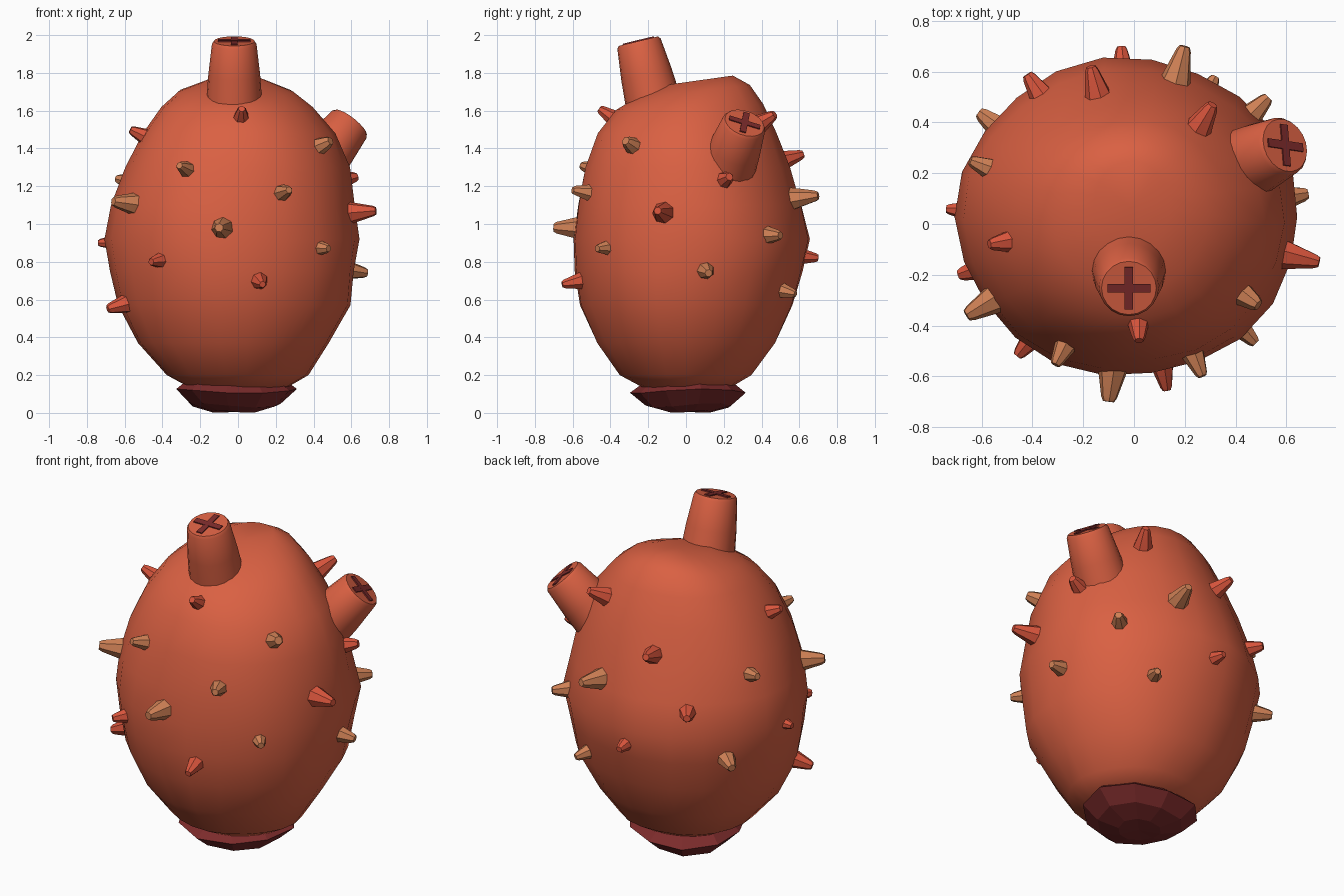
import bpy, bmesh, math
from mathutils import Vector, Matrix

if "Cube" in bpy.data.objects:
    bpy.data.objects.remove(bpy.data.objects["Cube"])


def material(name, rgb):
    m = bpy.data.materials.new(name)
    m.diffuse_color = (*rgb, 1)
    m.use_nodes = True
    m.node_tree.nodes["Principled BSDF"].inputs["Base Color"].default_value = m.diffuse_color
    return m


BODY = material("coral_skin", (0.70, 0.118, 0.055))
RED = material("red_spike", (0.69, 0.090, 0.045))
TAN = material("tan_spike", (0.62, 0.215, 0.090))
DARK = material("dark_base_red", (0.20, 0.024, 0.024))


def make(name, bm, mat, smooth=None):
    bmesh.ops.recalc_face_normals(bm, faces=bm.faces)
    me = bpy.data.meshes.new(name)
    bm.to_mesh(me)
    bm.free()
    me.materials.append(mat)
    ob = bpy.data.objects.new(name, me)
    bpy.context.collection.objects.link(ob)
    if smooth:
        bpy.ops.object.select_all(action='DESELECT')
        ob.select_set(True)
        bpy.context.view_layer.objects.active = ob
        bpy.ops.object.shade_smooth_by_angle(angle=math.radians(smooth))
    return ob


def loft(rings):
    """Bridge closed rings of points and cap both ends."""
    bm = bmesh.new()
    rows = [[bm.verts.new(p) for p in r] for r in rings]
    n = len(rows[0])
    for a, b in zip(rows, rows[1:]):
        for i in range(n):
            j = (i + 1) % n
            bm.faces.new((a[i], a[j], b[j], b[i]))
    for row in (rows[0], rows[-1]):
        c = bm.verts.new(sum((v.co for v in row), Vector()) / n)
        for i in range(n):
            bm.faces.new((row[i], row[(i + 1) % n], c))
    return bm


def frame(d, hint=(1, 0, 0)):
    """Axes with z along d and x close to hint."""
    d = Vector(d).normalized()
    u = Vector(hint)
    u = (u - d * u.dot(d)).normalized()
    return u, d.cross(u), d


def tube(start, d, profile, n, hint=(1, 0, 0)):
    """Lathe (distance, radius) pairs along the direction d."""
    u, v, d = frame(d, hint)
    return loft([[Vector(start) + d * h + (u * math.cos(2 * math.pi * i / n)
                  + v * math.sin(2 * math.pi * i / n)) * r for i in range(n)]
                 for h, r in profile])


# Body: lumpy egg, rows are z, x min, x max, y min, y max, backward tilt
ROWS = [
    (0.13, -0.25, 0.25, -0.22, 0.23, 0),
    (0.20, -0.38, 0.37, -0.35, 0.35, 0),
    (0.37, -0.53, 0.48, -0.47, 0.48, 0),
    (0.57, -0.63, 0.60, -0.56, 0.57, 0),
    (0.75, -0.67, 0.62, -0.59, 0.62, 0),
    (0.92, -0.70, 0.65, -0.60, 0.655, 0),
    (1.10, -0.67, 0.62, -0.58, 0.61, 0),
    (1.30, -0.60, 0.59, -0.54, 0.55, 0),
    (1.48, -0.51, 0.51, -0.47, 0.48, 0),
    (1.62, -0.41, 0.39, -0.37, 0.41, 0.04),
    (1.70, -0.32, 0.29, -0.27, 0.34, 0.12),
    (1.76, -0.16, 0.14, -0.12, 0.25, 0.14),
]
rings = []
for z, x0, x1, y0, y1, tilt in ROWS:
    ring = []
    for i in range(22):
        a = 2 * math.pi * i / 22
        k = 1 + 0.012 * math.cos(5 * a + 4 * z)
        dy = (y1 - y0) / 2 * math.sin(a) * k
        ring.append(Vector(((x0 + x1) / 2 + (x1 - x0) / 2 * math.cos(a) * k,
                            (y0 + y1) / 2 + dy, z + tilt * dy)))
    rings.append(ring)
make("body", loft(rings), BODY, 80)

# Foot: rough faceted disc under the body
rings = []
for z, r in ((0.0, 0.12), (0.04, 0.24), (0.115, 0.325), (0.18, 0.24)):
    ring = []
    for i in range(10):
        a = 2 * math.pi * (i + 0.3) / 10
        k = 1 + 0.04 * math.sin(3 * a + 1)
        lift = 0.012 * math.sin(2 * a + 9 * z) if z else 0.006 * (1 + math.sin(2 * a))
        ring.append(Vector((-0.02 + r * k * math.cos(a),
                            0.02 + 0.95 * r * k * math.sin(a), z + lift)))
    rings.append(ring)
make("foot", loft(rings), DARK)


# Siphons: tapered stubs, each with a cross-shaped slit on the end
def siphon(name, tip, d, hint):
    u, v, d = frame(d, hint)
    tip = Vector(tip)
    make(name, tube(tip - d * 0.36, d,
                    [(0, 0.150), (0.18, 0.137), (0.345, 0.118), (0.36, 0.108)], 20),
         BODY, 50)
    for tag, size in (("wide", (0.17, 0.034, 0.009)), ("tall", (0.034, 0.17, 0.008))):
        bm = bmesh.new()
        bmesh.ops.create_cube(bm, size=1)
        bmesh.ops.scale(bm, vec=size, verts=bm.verts)
        rot = Matrix((u, v, d)).transposed().to_4x4()
        bm.transform(Matrix.Translation(tip + d * 0.002) @ rot)
        make(f"{name}_slit_{tag}", bm, DARK)


siphon("top_siphon", (-0.02, -0.252, 1.968), (0, -0.235, 0.97), (1, 0, 0))
siphon("side_siphon", (0.595, 0.31, 1.535), (0.60, 0.28, 0.76), (0.14, -0.02, -0.10))

# Spikes: tip position, and size factor
RED_SPIKES = [
    (0.02, -0.46, 1.61, 0.95), (-0.57, -0.08, 1.50, 0.95), (-0.46, -0.52, 0.80, 0.95),
    (0.13, -0.655, 0.68, 0.9), (-0.69, -0.20, 0.55, 1.05), (0.73, -0.15, 1.07, 1.05),
    (-0.74, 0.06, 0.90, 0.8), (0.63, 0.23, 1.25, 1.1), (0.31, 0.47, 1.58, 1.05),
    (-0.17, 0.62, 1.37, 1.0), (-0.05, 0.70, 0.82, 0.9), (-0.42, 0.59, 1.06, 1.05),
]
TAN_SPIKES = [
    (-0.31, -0.555, 1.31, 0.95), (0.49, -0.32, 1.44, 1.2), (0.27, -0.60, 1.18, 0.95),
    (-0.66, -0.36, 1.12, 1.2), (-0.10, -0.70, 0.98, 1.2), (0.48, -0.47, 0.87, 0.95),
    (0.685, 0.12, 0.74, 1.05), (-0.645, 0.25, 1.24, 0.95), (0.20, 0.70, 1.15, 1.1),
    (0.53, 0.50, 0.94, 1.05), (0.32, 0.58, 0.63, 0.9), (-0.61, 0.44, 0.76, 1.1),
]
for label, mat, spikes in (("red_spike", RED, RED_SPIKES), ("tan_spike", TAN, TAN_SPIKES)):
    for x, y, z, s in spikes:
        # point outward along the normal of the egg
        d = Vector((x / 0.40, y / 0.37, (z - 0.95) / 0.80)).normalized()
        make(label, tube(Vector((x, y, z)) - d * 0.17 * s, d,
                         [(0, 0.066 * s), (0.155 * s, 0.027 * s), (0.17 * s, 0.019 * s)],
                         7, (0.1, 0.2, 1)), mat, 40)
